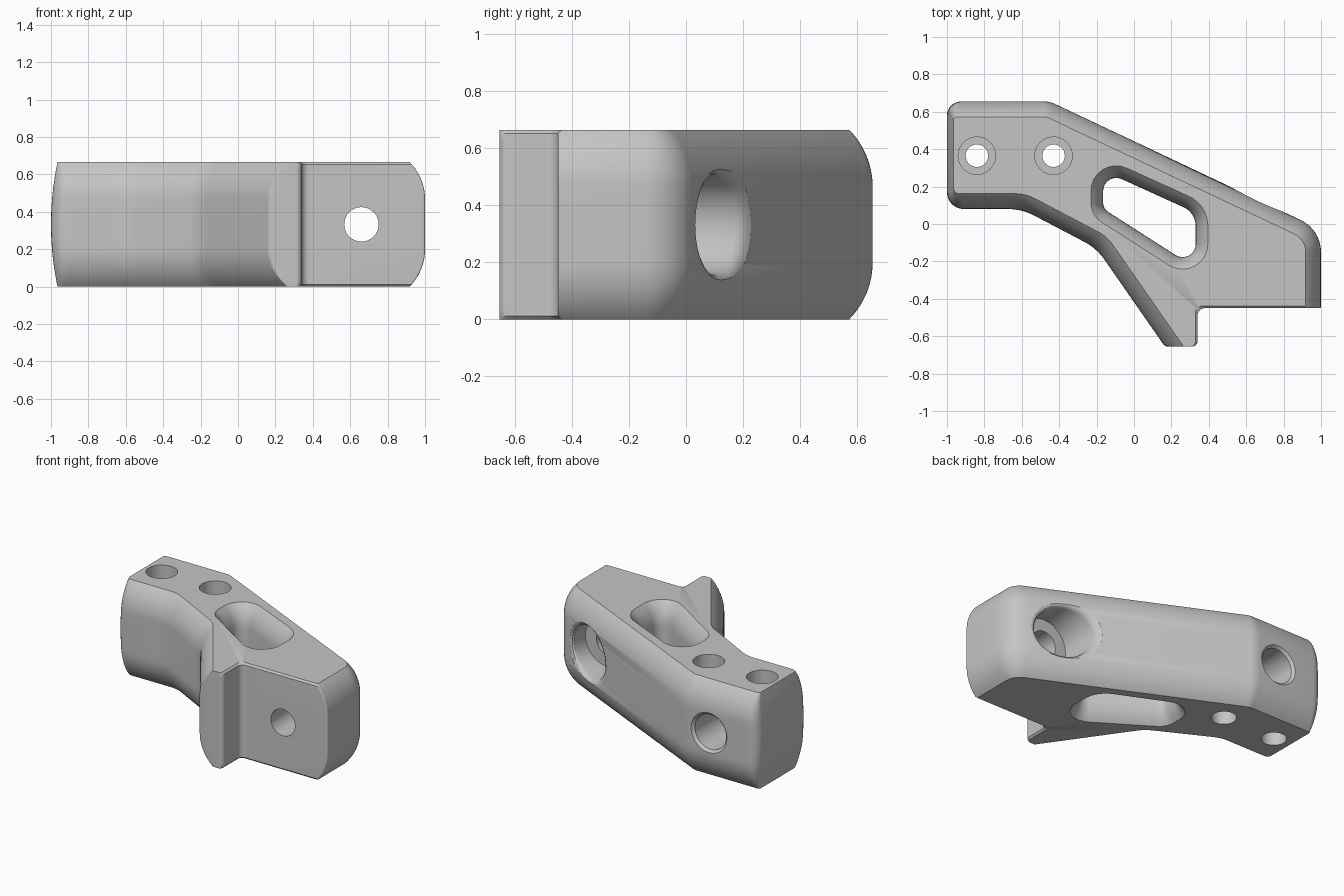
import bpy, bmesh, math
from mathutils import Vector, Matrix

cube = bpy.data.objects.get("Cube")
if cube:
    bpy.data.objects.remove(cube)

H = 0.665        # thickness
MID = H / 2
SLOPE = -0.474   # slant of the back face

mat = bpy.data.materials.new("plain grey")
mat.use_nodes = True
grey = (0.56, 0.56, 0.56, 1)
mat.diffuse_color = grey
mat.node_tree.nodes["Principled BSDF"].inputs["Base Color"].default_value = grey


def make_object(name, bm):
    bmesh.ops.recalc_face_normals(bm, faces=bm.faces)
    mesh = bpy.data.meshes.new(name)
    bm.to_mesh(mesh)
    bm.free()
    mesh.materials.append(mat)
    obj = bpy.data.objects.new(name, mesh)
    bpy.context.collection.objects.link(obj)
    return obj


def skin(name, rings):
    """Join equal-length rings into a closed solid."""
    bm = bmesh.new()
    rows = [[bm.verts.new(p) for p in ring] for ring in rings]
    n = len(rows[0])
    for low, high in zip(rows, rows[1:]):
        for i in range(n):
            j = (i + 1) % n
            bm.faces.new((low[i], low[j], high[j], high[i]))
    bm.faces.new(rows[0][::-1])
    bm.faces.new(rows[-1])
    return make_object(name, bm)


def outline(corners, insets, z, steps=8):
    """Move each edge inward by its own inset, then round the corners."""
    pts = [Vector((x, y, 0)) for x, y, r in corners]
    n = len(pts)
    dirs = [(pts[(i + 1) % n] - pts[i]).normalized() for i in range(n)]
    normals = [Vector((-d.y, d.x, 0)) for d in dirs]
    ring = []
    for i in range(n):
        m, k = normals[i - 1], normals[i]
        u, v = insets[i - 1], insets[i]
        det = m.x * k.y - m.y * k.x
        p = pts[i] + Vector((u * k.y - v * m.y, v * m.x - u * k.x, 0)) / det
        # Sweep an arc between the two tangent points
        a, b = -dirs[i - 1], dirs[i]
        r = max(corners[i][2] - (u + v) / 2, 0.008)
        half = a.angle(b) / 2
        centre = p + (a + b).normalized() * r / math.sin(half)
        t = r / math.tan(half)
        start, end = p + a * t - centre, p + b * t - centre
        first = math.atan2(start.y, start.x)
        sweep = math.atan2(start.x * end.y - start.y * end.x, start.dot(end))
        for s in range(steps + 1):
            ang = first + sweep * s / steps
            ring.append((centre.x + r * math.cos(ang), centre.y + r * math.sin(ang), z))
    return ring


def arc_inset(t, depth):
    """Rounded edge that meets the flat top at 45 degrees."""
    r = depth / (1 - math.sqrt(0.5))
    s = r * math.sqrt(0.5)
    return 0 if t >= s else r - math.sqrt(r * r - (s - t) ** 2)


def bore(name, rings, place, segments=48):
    """Turned cutter; each ring is radius, distance along axis, shear."""
    loops = []
    for r, along, shear in rings:
        loop = []
        for k in range(segments):
            a = 2 * math.pi * k / segments
            x, y = r * math.cos(a), r * math.sin(a)
            loop.append(place @ Vector((x, y, along + shear * x)))
        loops.append(loop)
    return skin(name, loops)


# Main body: x, y, corner radius, counter-clockwise from the back right end
body_corners = [
    (-1, 0.655, 0.075), (-1, 0.08, 0.09), (-0.6, 0.08, 0.3), (-0.2, -0.13, 0.3),
    (0.165, -0.655, 0.03), (0.34, -0.655, 0.03), (0.34, -0.45, 0.04),
    (1, -0.45, 0.01), (1, -0.03, 0.19), (-0.45, 0.655, 0.15)]
edge_kind = ["end", "round", "round", "round", "flat", "tiny", "tiny",
             "round", "round", "round"]


def body_inset(kind, z):
    t = min(z, H - z)
    if kind == "end":
        return 0.035 * (1 - t / MID) ** 2
    if kind == "round":
        return arc_inset(t, 0.082)
    if kind == "tiny":
        return max(0.012 - t, 0)
    return 0


lower = [0, 0.012, 0.035, 0.06, 0.09, 0.12, 0.15, 0.175, 0.2, 0.26]
levels = lower + [MID] + [H - z for z in reversed(lower)]
body = skin("grip_body", [
    outline(body_corners, [body_inset(k, z) for k in edge_kind], z) for z in levels])

# Window slot with flared rims
slot_corners = [(-0.165, 0.285, 0.07), (-0.165, 0.082, 0.06),
                (0.33, -0.235, 0.07), (0.33, 0.06, 0.11)]
low = [-0.02, 0, 0.02, 0.045, 0.07, 0.1, 0.13, 0.16]
slot_levels = low + [H - z for z in reversed(low)]
cutters = [skin("slot_cutter", [
    outline(slot_corners, [-arc_inset(min(z, H - z), 0.065)] * 4, z)
    for z in slot_levels])]

# Vertical stepped screw holes
for x in (-0.84, -0.43):
    cutters.append(bore("screw_hole_cutter", [
        (0.08, -0.1, 0), (0.08, 0.2, 0), (0.06, 0.2, 0),
        (0.06, H - 0.2, 0), (0.1, H - 0.2, 0), (0.1, H + 0.1, 0)],
        Matrix.Translation((x, 0.365, 0))))

# Bolt hole from the front with a wide recess and soft rim at the back
along_y = Matrix.Rotation(-math.pi / 2, 4, "X")
place = Matrix.Translation((0.66, 0.128, MID)) @ along_y
cutters.append(bore("bolt_hole_cutter", [
    (0.092, -0.8, 0), (0.092, -0.22, 0), (0.175, -0.22, 0),
    (0.175, -0.04, SLOPE), (0.18, -0.02, SLOPE), (0.19, -0.007, SLOPE),
    (0.208, 0.002, SLOPE), (0.208, 0.4, SLOPE)], place))

# Blind bore in the back face
place = Matrix.Translation((-0.635, 0.655, MID)) @ along_y
cutters.append(bore("blind_bore_cutter", [
    (0.12, -0.36, 0), (0.12, -0.017, 0), (0.138, 0.001, 0), (0.138, 0.2, 0)], place))

# Cut every opening, then discard the cutters
bpy.ops.object.select_all(action="DESELECT")
bpy.context.view_layer.objects.active = body
body.select_set(True)
for cutter in cutters:
    cutter.hide_render = True
    mod = body.modifiers.new("cut", "BOOLEAN")
    mod.operation = "DIFFERENCE"
    mod.solver = "EXACT"
    mod.object = cutter
    bpy.ops.object.modifier_apply(modifier=mod.name)
    bpy.data.objects.remove(cutter)

bpy.ops.object.shade_smooth_by_angle(angle=math.radians(30))
